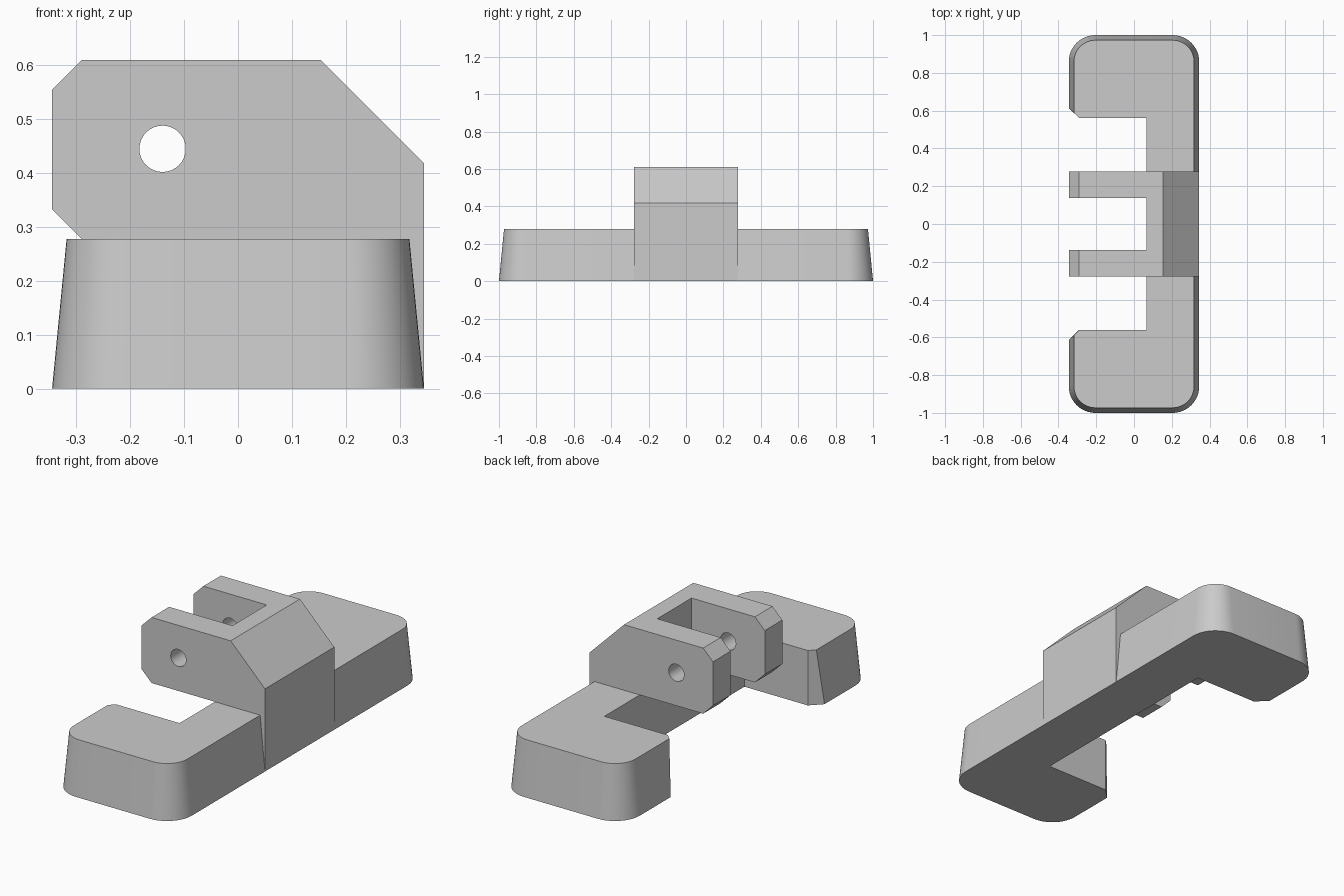
import bpy, bmesh, math
from mathutils import Vector

if "Cube" in bpy.data.objects:
    bpy.data.objects.remove(bpy.data.objects["Cube"], do_unlink=True)

HALF_X, HALF_Y, BASE_H = 0.345, 1.0, 0.278
RADIUS, DRAFT, CHAMFER = 0.14, 0.027, 0.055
NOTCH_X, NOTCH_Y = 0.065, 0.56
LUG_Y, SLOT_Y, LUG_TOP = 0.277, 0.137, 0.61

grey = bpy.data.materials.new("plain grey")
grey.use_nodes = True
grey.diffuse_color = (0.6, 0.6, 0.6, 1)
grey.node_tree.nodes["Principled BSDF"].inputs["Base Color"].default_value = (0.6, 0.6, 0.6, 1)


def loft(name, lower, upper):
    """Solid between two closed outlines with matching points."""
    bm = bmesh.new()
    a = [bm.verts.new(p) for p in lower]
    b = [bm.verts.new(p) for p in upper]
    bm.faces.new(a)
    bm.faces.new(b)
    for i in range(len(a)):
        j = (i + 1) % len(a)
        bm.faces.new((a[i], a[j], b[j], b[i]))
    bmesh.ops.recalc_face_normals(bm, faces=bm.faces)
    mesh = bpy.data.meshes.new(name)
    bm.to_mesh(mesh)
    bm.free()
    obj = bpy.data.objects.new(name, mesh)
    bpy.context.collection.objects.link(obj)
    mesh.materials.append(grey)
    return obj


def select(obj):
    bpy.ops.object.select_all(action="DESELECT")
    obj.select_set(True)
    bpy.context.view_layer.objects.active = obj


def cut(obj, cutter):
    mod = obj.modifiers.new("cut", "BOOLEAN")
    mod.operation, mod.solver, mod.object = "DIFFERENCE", "EXACT", cutter
    select(obj)
    bpy.ops.object.modifier_apply(modifier=mod.name)
    bpy.data.objects.remove(cutter, do_unlink=True)


def smooth(obj):
    select(obj)
    bpy.ops.object.shade_smooth_by_angle(angle=math.radians(30))


def base_outline(inset, z):
    """C-shaped foot outline: rounded outer corners, chamfered notch mouth."""
    r = RADIUS - inset
    cx, cy = HALF_X - RADIUS, HALF_Y - RADIUS
    half = [(NOTCH_X, NOTCH_Y), (CHAMFER - HALF_X, NOTCH_Y),
            (inset - HALF_X, NOTCH_Y + CHAMFER - inset)]
    for side, start in ((-1, 180), (1, 90)):
        for i in range(13):
            t = math.radians(start - 90 * i / 12)
            half.append((side * cx + r * math.cos(t), cy + r * math.sin(t)))
    points = half + [(x, -y) for x, y in reversed(half)]
    return [Vector((x, y, z)) for x, y in points]


# Tapered foot
base = loft("base", base_outline(0, 0), base_outline(DRAFT, BASE_H))
smooth(base)

# Upright bracket with chamfered arms, extruded across the foot
tip = CHAMFER - HALF_X
profile = [(HALF_X, 0), (HALF_X, 0.418), (0.153, LUG_TOP), (tip, LUG_TOP),
           (-HALF_X, LUG_TOP - CHAMFER), (-HALF_X, BASE_H + CHAMFER),
           (tip, BASE_H), (NOTCH_X, BASE_H), (NOTCH_X, 0)]
bracket = loft("bracket", [(x, -LUG_Y, z) for x, z in profile],
               [(x, LUG_Y, z) for x, z in profile])

# Slot between the arms
slot = [(-1, -SLOT_Y), (NOTCH_X, -SLOT_Y), (NOTCH_X, SLOT_Y), (-1, SLOT_Y)]
cut(bracket, loft("slot_cutter", [(x, y, -1) for x, y in slot],
                  [(x, y, 1) for x, y in slot]))

# Pin hole through both arms
ring = [(0.043 * math.cos(math.tau * i / 32) - 0.14,
         0.043 * math.sin(math.tau * i / 32) + 0.445) for i in range(32)]
cut(bracket, loft("pin_hole_cutter", [(x, -1, z) for x, z in ring],
                  [(x, 1, z) for x, z in ring]))
smooth(bracket)
